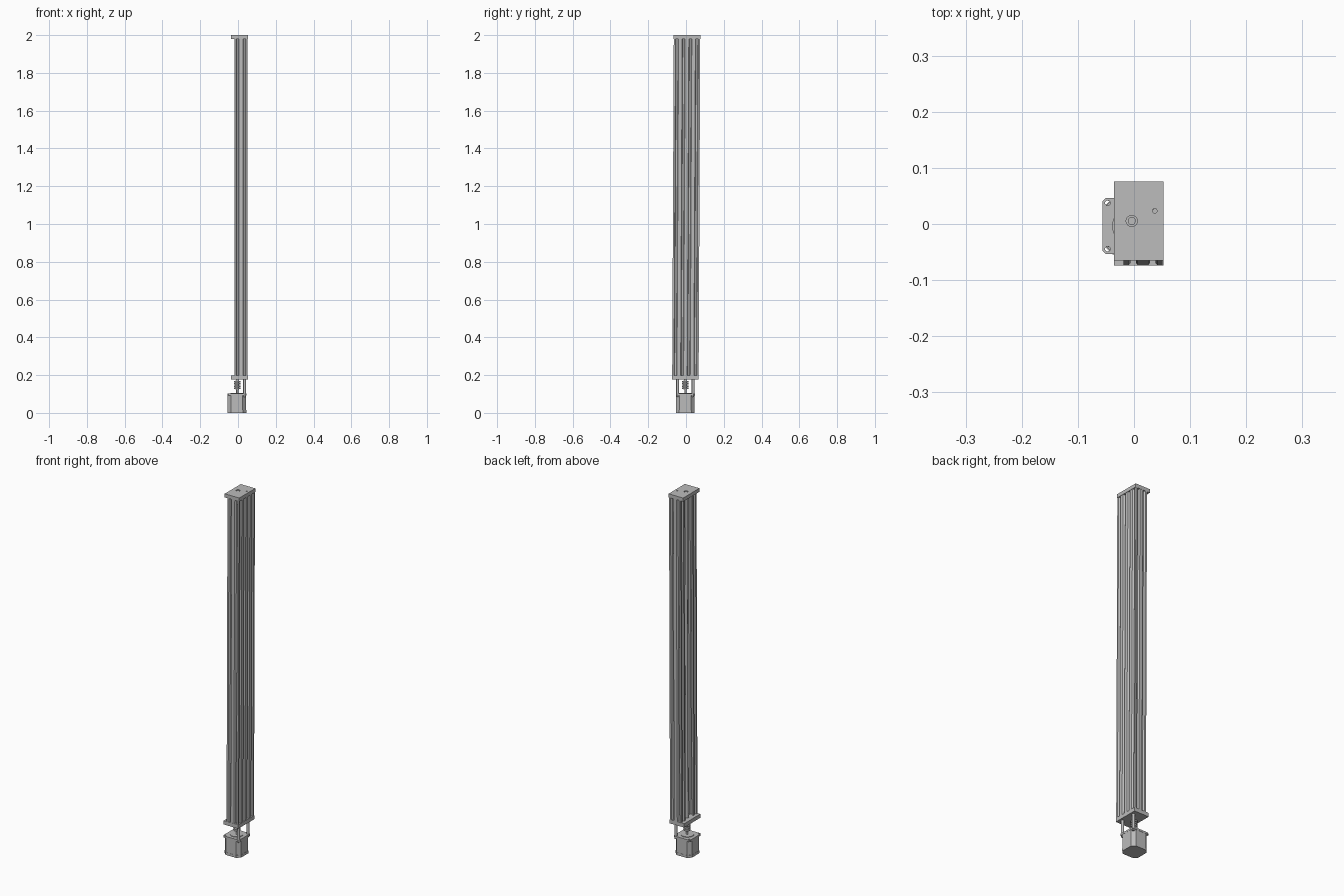
import bpy, bmesh, math
from mathutils import Vector

cube = bpy.data.objects.get("Cube")
if cube:
    bpy.data.objects.remove(cube)

MM = 0.00175            # one real millimetre in model units
LEAN = -0.0047          # slight lean of the whole assembly
AXIS_X = -0.004         # screw axis
MOTOR_X = -0.006

grey = bpy.data.materials.new("Plain grey metal")
grey.use_nodes = True
colour = (0.5, 0.5, 0.5, 1)
grey.diffuse_color = colour
grey.node_tree.nodes["Principled BSDF"].inputs["Base Color"].default_value = colour


def prism(name, points, z0, z1, smooth=False):
    """Extrude a closed outline from z0 to z1."""
    bm = bmesh.new()
    base = bm.faces.new([bm.verts.new((x, y, z0)) for x, y in points])
    top = bmesh.ops.extrude_face_region(bm, geom=[base])["geom"]
    bmesh.ops.translate(bm, vec=(0, 0, z1 - z0),
                        verts=[g for g in top if isinstance(g, bmesh.types.BMVert)])
    bmesh.ops.recalc_face_normals(bm, faces=bm.faces)
    for f in bm.faces:
        f.smooth = smooth and len(f.verts) == 4
    mesh = bpy.data.meshes.new(name)
    bm.to_mesh(mesh)
    bm.free()
    mesh.materials.append(grey)
    obj = bpy.data.objects.new(name, mesh)
    bpy.context.collection.objects.link(obj)
    obj.location.y = -0.004
    obj.rotation_euler.x = LEAN
    return obj


def rod(name, x, y, r, z0, z1, sides=24):
    ring = [(x + r * math.cos(a), y + r * math.sin(a))
            for a in (math.tau * i / sides for i in range(sides))]
    return prism(name, ring, z0, z1, sides > 8)


def cut_square(cx, half, cut):
    """Square outline with chamfered corners."""
    pts = []
    for sx, sy in ((1, 1), (-1, 1), (-1, -1), (1, -1)):
        pair = [(cx + sx * half, sy * (half - cut)), (cx + sx * (half - cut), sy * half)]
        pts += pair if sx * sy > 0 else pair[::-1]
    return pts


def rectangle(x0, x1, y):
    return [(x0, -y), (x1, -y), (x1, y), (x0, y)]


def drill(target, x, y, r, z0, z1):
    hole = rod(target.name + "_cutter", x, y, r, z0, z1)
    hole.hide_render = True
    hole.hide_viewport = True
    mod = target.modifiers.new("hole", "BOOLEAN")
    mod.operation = "DIFFERENCE"
    mod.solver = "EXACT"
    mod.object = hole


# Channel extrusion: one V-slot for every 20 mm of outline
corners = [(40, -40), (40, 40), (0, 40), (0, 20), (20, 20), (20, -20), (0, -20), (0, -40)]
slot = [(-4.6, 0), (-2.9, 1.8), (-5.2, 1.8), (-5.2, 3), (-2.6, 6)]
slot += [(-u, d) for u, d in reversed(slot)]
outline = []
for i, c in enumerate(corners):
    start, end = Vector(c), Vector(corners[(i + 1) % len(corners)])
    along = (end - start).normalized()
    inward = Vector((-along.y, along.x))
    outline.append(start)
    for k in range(round((end - start).length / 20)):
        mid = start + along * (20 * k + 10)
        outline += [mid + along * u + inward * d for u, d in slot]
prism("channel_beam", [(-0.019 + p.x * MM, p.y * MM) for p in outline], 0.195, 1.982)

# End plates with bearing holes
for name, z0, z1 in (("top_plate", 1.98, 2.0), ("bottom_plate", 0.176, 0.197)):
    plate = prism(name, rectangle(-0.036, 0.053, 0.0705), z0, z1)
    drill(plate, AXIS_X, 0, 0.01, z0 - 0.01, z1 + 0.01)
    if name == "top_plate":
        drill(plate, 0.037, 0.018, 0.004, z0 + 0.01, z1 + 0.01)

# Lead screw with bearing sleeves
rod("lead_screw", AXIS_X, 0, 0.007, 0.15, 1.997)
for name, z0, z1 in (("top_bearing", 1.981, 1.994), ("bottom_bearing", 0.178, 0.195)):
    rod(name, AXIS_X, 0, 0.0102, z0, z1)

# Helical coupler as a stack of discs around a core
rod("coupler_core", AXIS_X, 0, 0.009, 0.125, 0.172)
for k in range(4):
    z = 0.126 + 0.012 * k
    rod("coupler_disc_%d" % (k + 1), AXIS_X, 0, 0.017, z, z + 0.0075)
rod("motor_shaft", AXIS_X, 0, 0.0055, 0.1, 0.13)

# Stepper motor
prism("motor_body", cut_square(MOTOR_X, 0.049, 0.018), 0, 0.094)
prism("motor_base_cap", cut_square(MOTOR_X, 0.05, 0.018), 0, 0.014)
flange = prism("motor_flange", cut_square(MOTOR_X, 0.05, 0.006), 0.092, 0.102)
rod("motor_boss", MOTOR_X, 0, 0.033, 0.1, 0.105, 32)
for sy in (-1, 1):
    drill(flange, MOTOR_X - 0.041, sy * 0.041, 0.0045, 0.08, 0.11)
    # Standoffs and their bolts join the flange to the lower plate
    rod("standoff_%s" % ("front" if sy < 0 else "back"), MOTOR_X + 0.041, sy * 0.041,
        0.0075, 0.101, 0.178, 16)
    rod("standoff_nut_%s" % ("front" if sy < 0 else "back"), MOTOR_X + 0.041, sy * 0.041,
        0.007, 0.085, 0.093, 6)
